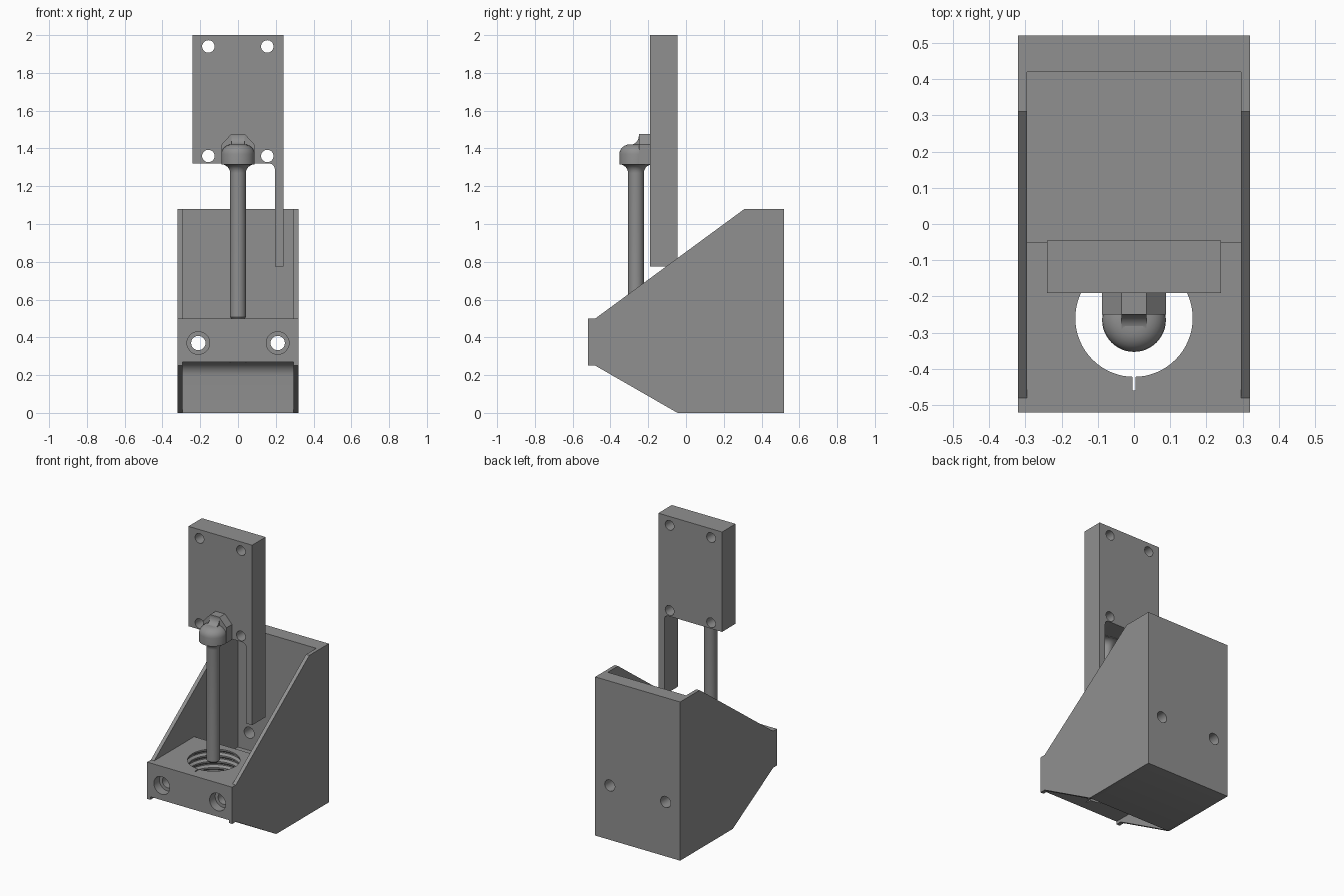
import bpy, bmesh, math

if "Cube" in bpy.data.objects:
    bpy.data.objects.remove(bpy.data.objects["Cube"])

grey = bpy.data.materials.new("plain grey")
grey.diffuse_color = (0.28, 0.28, 0.28, 1)
grey.use_nodes = True
grey.node_tree.nodes["Principled BSDF"].inputs["Base Color"].default_value = grey.diffuse_color


def finish(name, bm):
    bmesh.ops.remove_doubles(bm, verts=bm.verts, dist=1e-5)
    bmesh.ops.recalc_face_normals(bm, faces=bm.faces)
    me = bpy.data.meshes.new(name)
    bm.to_mesh(me)
    bm.free()
    me.materials.append(grey)
    ob = bpy.data.objects.new(name, me)
    bpy.context.collection.objects.link(ob)
    return ob


def prism(name, pts, axis, a, b):
    """Extrude a 2D outline along x (outline in y,z) or y (outline in x,z)."""
    bm = bmesh.new()
    at = (lambda p, d: (d, p[0], p[1])) if axis == 'x' else (lambda p, d: (p[0], d, p[1]))
    f = bm.faces.new([bm.verts.new(at(p, a)) for p in pts])
    ext = bmesh.ops.extrude_face_region(bm, geom=[f])['geom']
    off = (b - a, 0, 0) if axis == 'x' else (0, b - a, 0)
    bmesh.ops.translate(bm, vec=off, verts=[v for v in ext if isinstance(v, bmesh.types.BMVert)])
    return finish(name, bm)


def box(name, x0, x1, y0, y1, z0, z1):
    return prism(name, [(y0, z0), (y1, z0), (y1, z1), (y0, z1)], 'x', x0, x1)


def lathe(name, prof, cx, cy, n=48):
    """Revolve (radius, z) points around a vertical axis."""
    bm = bmesh.new()
    rings = [[bm.verts.new((cx + r * math.cos(2 * math.pi * i / n),
                            cy + r * math.sin(2 * math.pi * i / n), z)) for i in range(n)]
             for r, z in prof]
    for lo, hi in zip(rings, rings[1:]):
        for i in range(n):
            j = (i + 1) % n
            bm.faces.new((lo[i], lo[j], hi[j], hi[i]))
    bm.faces.new(rings[0][::-1])
    bm.faces.new(rings[-1])
    return finish(name, bm)


def bore(x, z, r, y0, y1, n=32):
    return prism("cutter", [(x + r * math.cos(2 * math.pi * i / n),
                             z + r * math.sin(2 * math.pi * i / n)) for i in range(n)], 'y', y0, y1)


def cut(ob, cutters, op='DIFFERENCE'):
    for c in cutters:
        m = ob.modifiers.new("cut", 'BOOLEAN')
        m.operation, m.solver, m.object = op, 'EXACT', c
    dg = bpy.context.evaluated_depsgraph_get()
    me = bpy.data.meshes.new_from_object(ob.evaluated_get(dg))
    ob.modifiers.clear()
    ob.data = me
    for c in cutters:
        bpy.data.objects.remove(c)


def smooth(ob):
    bpy.ops.object.select_all(action='DESELECT')
    ob.select_set(True)
    bpy.context.view_layer.objects.active = ob
    bpy.ops.object.shade_smooth_by_angle(angle=math.radians(35))


# Bracket: two side plates, back wall, floor block and front block
side = [(-0.52, 0.25), (-0.48, 0.25), (-0.045, 0), (0.52, 0), (0.52, 1.08),
        (0.31, 1.08), (-0.48, 0.5), (-0.52, 0.5)]
bracket = prism("bracket", side, 'x', -0.32, -0.295)
fillet = [(-0.12 + 0.075 * math.sin(t * math.pi / 16),
           0.195 + 0.075 * math.cos(t * math.pi / 16)) for t in range(9)]
body = [(-0.52, 0.27)] + fillet + [(-0.045, 0), (0.52, 0), (0.52, 1.08), (0.42, 1.08),
                                   (0.42, 0.25), (-0.05, 0.25), (-0.05, 0.5), (-0.52, 0.5)]
cut(bracket, [prism("right_plate", side, 'x', 0.295, 0.32),
              prism("body", body, 'x', -0.2955, 0.2955)], 'UNION')

# Threaded socket, slit and screw holes
thread = [(0.162, 0.2)]
for k in range(5):
    z = 0.29 + k * 0.042
    thread += [(0.162, z), (0.178, z + 0.012), (0.178, z + 0.02), (0.162, z + 0.032)]
thread.append((0.162, 0.6))
cutters = [lathe("cutter", thread, 0, -0.26, 64), box("cutter", -0.004, 0.004, -0.46, -0.3, 0.2, 0.6)]
for x in (-0.21, 0.21):
    cutters += [bore(x, 0.37, 0.038, -0.6, 0.6), bore(x, 0.37, 0.06, -0.6, -0.46)]
cut(bracket, cutters)
smooth(bracket)

# Mounting panel with a long leg on one side
corner = [(0.165 + 0.03 * math.sin(t * math.pi / 12),
           1.29 + 0.03 * math.cos(t * math.pi / 12)) for t in range(7)]
panel = prism("mounting_panel", [(-0.24, 2), (-0.24, 1.32)] + corner +
              [(0.195, 0.775), (0.24, 0.775), (0.24, 2)], 'y', -0.19, -0.045)
cut(panel, [bore(x, z, 0.033, -0.4, 0.2) for x in (-0.157, 0.155) for z in (1.36, 1.94)])
smooth(panel)

# Rod with a flared neck
neck = [(0.088 - 0.046 * math.cos(t * math.pi / 12),
         1.27 + 0.046 * math.sin(t * math.pi / 12)) for t in range(7)]
smooth(lathe("rod", [(0.036, 0.5), (0.042, 0.508)] + neck + [(0.088, 1.325)], 0, -0.265))

# Rounded head and its faceted back joining the panel
dome = [(0.088, 1.316), (0.088, 1.37)] + [
    (0.03 + 0.058 * math.cos(t * math.pi / 12), 1.37 + 0.052 * math.sin(t * math.pi / 12))
    for t in range(1, 7)]
smooth(lathe("head_dome", dome, 0, -0.265))
prism("head_back", [(-0.088, 1.316), (0.088, 1.316), (0.088, 1.42), (0.035, 1.477),
                    (-0.035, 1.477), (-0.088, 1.42)], 'y', -0.25, -0.189)
ridge = [(-0.25 - 0.045 * (1 - math.sin(t * math.pi / 12)),
          1.465 - 0.045 * math.cos(t * math.pi / 12)) for t in range(7)]
smooth(prism("head_fillet", ridge + [(-0.24, 1.465), (-0.24, 1.41), (-0.295, 1.41)], 'x', -0.035, 0.035))
